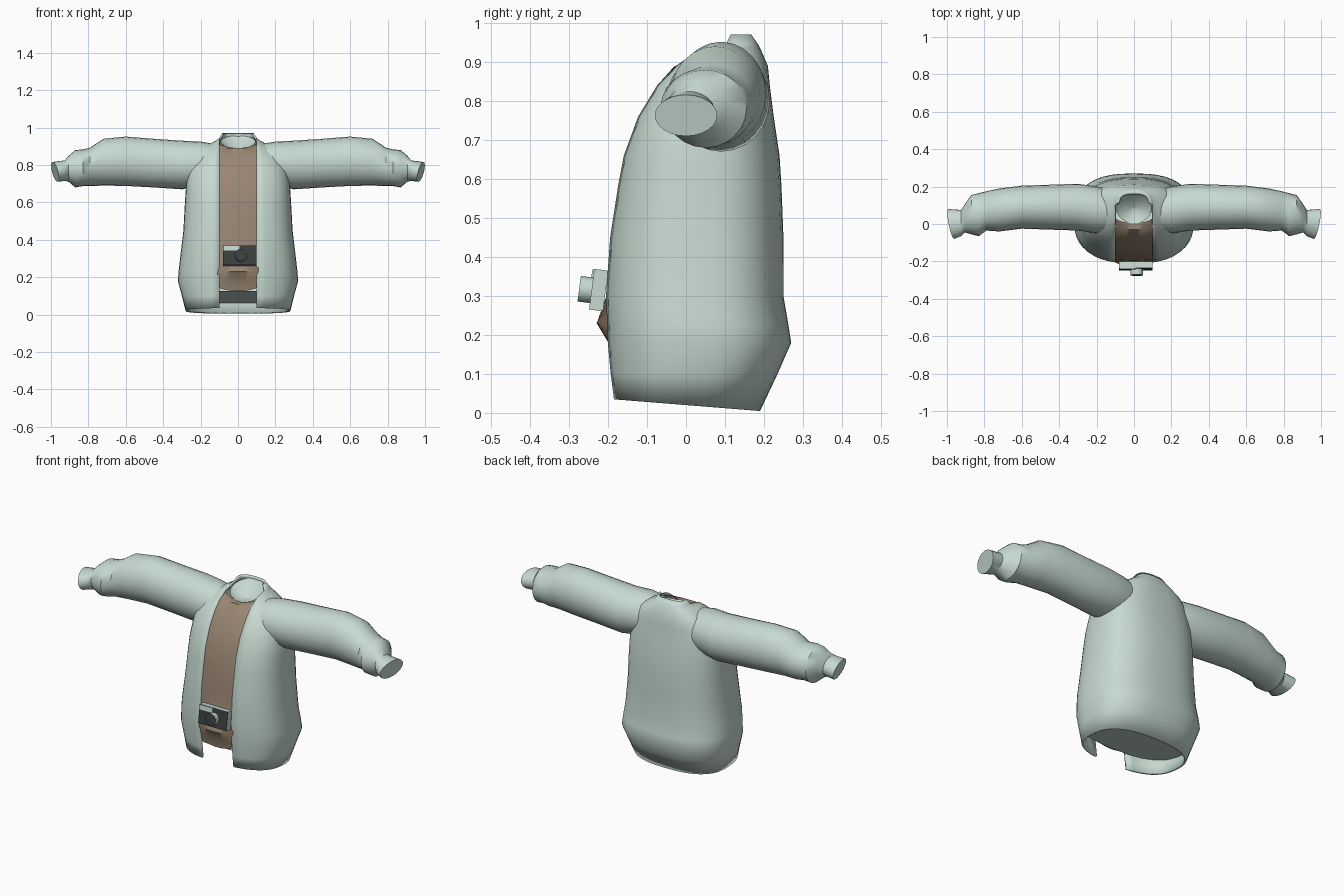
import bpy, bmesh
from math import sin, cos, pi, asin, radians
from mathutils import Matrix, Vector

cube = bpy.data.objects.get("Cube")
if cube:
    bpy.data.objects.remove(cube, do_unlink=True)

N = 2.6        # squareness of the torso outline
GAP = 0.1      # half width of the open front


def material(name, rgb):
    m = bpy.data.materials.new(name)
    m.use_nodes = True
    m.diffuse_color = (*rgb, 1)
    bsdf = next(n for n in m.node_tree.nodes if n.type == 'BSDF_PRINCIPLED')
    bsdf.inputs["Base Color"].default_value = (*rgb, 1)
    bsdf.inputs["Roughness"].default_value = 0.8
    return m


sage = material("pale sage", (0.57, 0.7, 0.64))
brown = material("shirt brown", (0.32, 0.24, 0.17))
charcoal = material("charcoal", (0.045, 0.053, 0.05))


def finish(name, bm, mats, smooth=40):
    mesh = bpy.data.meshes.new(name)
    bm.to_mesh(mesh)
    bm.free()
    for m in mats:
        mesh.materials.append(m)
    ob = bpy.data.objects.new(name, mesh)
    bpy.context.collection.objects.link(ob)
    bpy.ops.object.select_all(action='DESELECT')
    ob.select_set(True)
    bpy.context.view_layer.objects.active = ob
    if smooth:
        bpy.ops.object.shade_smooth_by_angle(angle=radians(smooth))
    return ob


def loft(rows, closed):
    """Skin a list of point rows; returns the bmesh and its vertex rows."""
    bm = bmesh.new()
    vs = [[bm.verts.new(p) for p in row] for row in rows]
    count = len(vs[0])
    for lo, hi in zip(vs, vs[1:]):
        for i in range(count if closed else count - 1):
            j = (i + 1) % count
            bm.faces.new((lo[i], lo[j], hi[j], hi[i]))
    return bm, vs


def power(v, e):
    return abs(v) ** e * (1 if v >= 0 else -1)


def outline(a, front, back, t):
    """Point on the torso outline; t runs from the front round by the left."""
    yc, b = (front + back) / 2, (back - front) / 2
    return a * power(sin(t), 2 / N), yc - b * power(cos(t), 2 / N)


# Torso sections: height, half width, front y, back y
torso = [(.02, .28, -.19, .19), (.1, .3, -.198, .235), (.18, .322, -.205, .27),
         (.23, .318, -.207, .262), (.3, .31, -.21, .25), (.45, .292, -.2, .25),
         (.58, .285, -.18, .245), (.66, .28, -.165, .24), (.76, .27, -.128, .225),
         (.84, .24, -.08, .215), (.89, .19, -.035, .21), (.925, .13, 0, .195),
         (.945, .1, .02, .185), (.97, .085, .06, .168)]

# Jacket body, open down the front, with a dipping back hem
rows = []
for k, (z, a, f, b) in enumerate(torso):
    t0 = asin(min(GAP / a, 1) ** (N / 2))
    row = []
    for i in range(41):
        x, y = outline(a, f, b, t0 + (2 * pi - 2 * t0) * i / 40)
        row.append((x, y, z - 0.08 * y if k == 0 else z))
    rows.append(row)
bm, _ = loft(rows, False)
body = finish("jacket_body", bm, [sage])
shell = body.modifiers.new("cloth thickness", 'SOLIDIFY')
shell.thickness = 0.012
shell.offset = -1

# Sleeves: x, centre y, centre z, half depth, half height
sleeve = [(.11, .07, .8, .11, .11), (.2, .075, .805, .125, .12),
          (.3, .09, .8, .125, .13), (.45, .09, .81, .12, .13),
          (.6, .09, .82, .115, .132), (.72, .075, .815, .115, .125),
          (.79, .07, .79, .105, .103), (.83, .05, .785, .115, .098),
          (.87, .05, .78, .105, .1), (.905, .03, .78, .075, .07),
          (.925, .005, .77, .07, .055), (.978, 0, .763, .08, .053)]
rows = []
for k, (x, y, z, ry, rz) in enumerate(sleeve):
    lean = (0.2, 0.25) if k == len(sleeve) - 1 else (0, 0)
    row = []
    for i in range(24):
        dy, dz = ry * cos(i * pi / 12), rz * sin(i * pi / 12)
        row.append((x + lean[0] * dy + lean[1] * dz, y + dy, z + dz))
    rows.append(row)
bm, vs = loft(rows, True)
bm.faces.new(vs[-1])
sleeves = finish("sleeves", bm, [sage])
sleeves.modifiers.new("other side", 'MIRROR')

# Shirt front, filling the opening and bulging above its bottom edge
rows = []
for k, (z, a, f, b) in enumerate(torso[1:12]):
    yc, d = (f + b) / 2, (b - f) / 2
    row = []
    for i in range(13):
        u = i / 6 - 1
        x = 0.122 * u
        y = yc - d * (1 - abs(x / a) ** N) ** (1 / N) + 0.006
        h = z
        if k == 0:
            h = 0.125 + 0.025 * u * u
        elif z == .23:
            y -= 0.028 * (1 - u * u)
        elif k == 10:
            h = z - 0.035 * (1 - u * u)
        row.append((x, y, h))
    rows.append(row)
bm, _ = loft(rows, False)
finish("shirt_front", bm, [brown])

# Slanted panel closing the underside, inside the hem
bm = bmesh.new()
ring = [outline(.285, -.186, .2, 2 * pi * i / 40) for i in range(40)]
bm.faces.new([bm.verts.new((x, y, .095 - .17 * y)) for x, y in reversed(ring)])
finish("underside_panel", bm, [sage], 0)

# Sunken neck opening
rows = []
for scale, drop in ((0.02, .045), (0.55, .035), (1, 0)):
    row = []
    for i in range(24):
        t = i * pi / 12
        y = .085 + .083 * scale * sin(t)
        row.append((.094 * scale * cos(t), y, .89 + .4 * y - drop))
    rows.append(row)
bm, vs = loft(rows, True)
bm.faces.new(vs[0])
bmesh.ops.reverse_faces(bm, faces=[f for f in bm.faces if f.normal.z < 0])
finish("neck_opening", bm, [sage])

# Camera hung on the chest, tipped slightly back
pose = Matrix.Translation((.01, -.224, .315)) @ Matrix.Rotation(-0.13, 4, 'X')


def camera_part(name, centre, size, round_part=False):
    """Box or lens barrel whose front face is dark and sides are light."""
    bm = bmesh.new()
    if round_part:
        bmesh.ops.create_cone(bm, cap_ends=True, segments=16, radius1=.5,
                              radius2=.5, depth=1,
                              matrix=Matrix.Rotation(pi / 2, 4, 'X'))
    else:
        bmesh.ops.create_cube(bm, size=1)
    bmesh.ops.transform(bm, verts=bm.verts,
                        matrix=Matrix.Translation(centre) @ Matrix.Diagonal((*size, 1)))
    bm.normal_update()
    for f in bm.faces:
        f.material_index = 1 if f.normal.y < -0.9 else 0
    bmesh.ops.transform(bm, verts=bm.verts, matrix=pose)
    return finish(name, bm, [sage, charcoal], 30)


camera_part("camera_body", Vector((0, 0, 0)), (.18, .036, .105))
camera_part("camera_lens", Vector((.005, -.033, -.003)), (.066, .034, .066), True)
panel = camera_part("camera_top_panel", Vector((-.045, -.02, .038)), (.085, .006, .026))
for face in panel.data.polygons:
    face.material_index = 0
